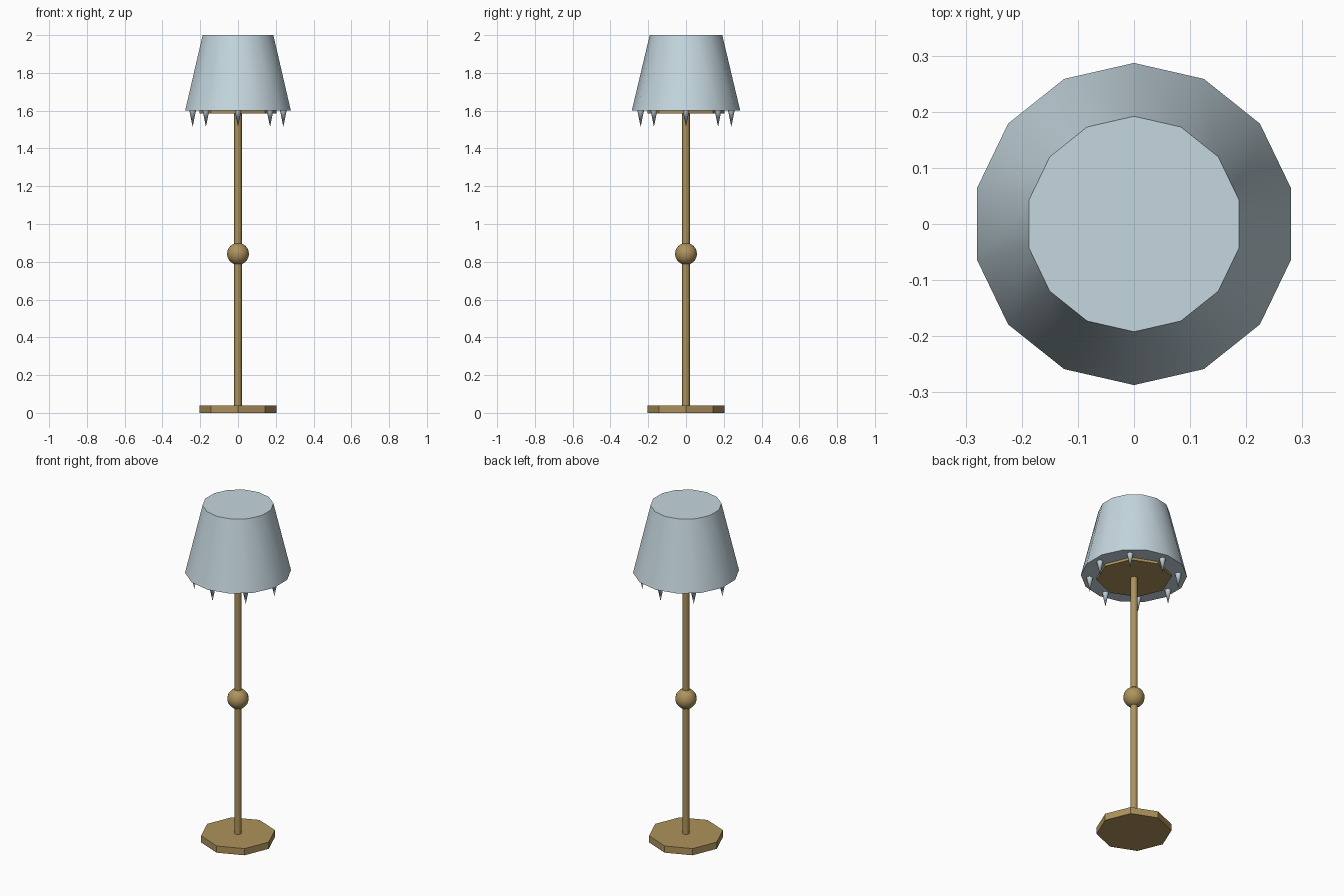
import bpy, math

if "Cube" in bpy.data.objects:
    bpy.data.objects.remove(bpy.data.objects["Cube"])


def material(name, rgb):
    m = bpy.data.materials.new(name)
    m.diffuse_color = (*rgb, 1)
    m.use_nodes = True
    m.node_tree.nodes["Principled BSDF"].inputs["Base Color"].default_value = m.diffuse_color
    return m


brass = material("brass", (0.42, 0.29, 0.105))
pale_blue = material("pale_blue", (0.56, 0.68, 0.74))


def finish(name, mat, smooth_angle=None):
    ob = bpy.context.object
    ob.name = name
    ob.data.materials.append(mat)
    if smooth_angle:
        bpy.ops.object.shade_smooth_by_angle(angle=math.radians(smooth_angle))
    return ob


def frustum(name, mat, sides, r_low, r_high, z_low, z_high, x=0, y=0, smooth=None):
    bpy.ops.mesh.primitive_cone_add(vertices=sides, radius1=r_low, radius2=r_high,
                                    depth=z_high - z_low,
                                    location=(x, y, (z_low + z_high) / 2))
    return finish(name, mat, smooth)


# Octagonal foot, pole and the matching plate under the shade
frustum("base", brass, 8, 0.203, 0.203, 0.0, 0.04)
frustum("pole", brass, 8, 0.02, 0.02, 0.03, 1.6, smooth=50)
frustum("shade_plate", brass, 8, 0.203, 0.203, 1.585, 1.625)

# Ball halfway up the pole
bpy.ops.mesh.primitive_uv_sphere_add(segments=16, ring_count=12, radius=0.058,
                                     location=(0, 0, 0.842))
finish("pole_ball", brass, 40)

# Closed tapered shade
frustum("lamp_shade", pale_blue, 14, 0.287, 0.192, 1.6, 2.0, smooth=30)

# Ring of hanging spikes
for i in range(8):
    a = i * math.pi / 4
    frustum(f"spike_{i + 1}", pale_blue, 8, 0.0, 0.018, 1.515, 1.602,
            0.24 * math.cos(a), 0.24 * math.sin(a), smooth=50)
